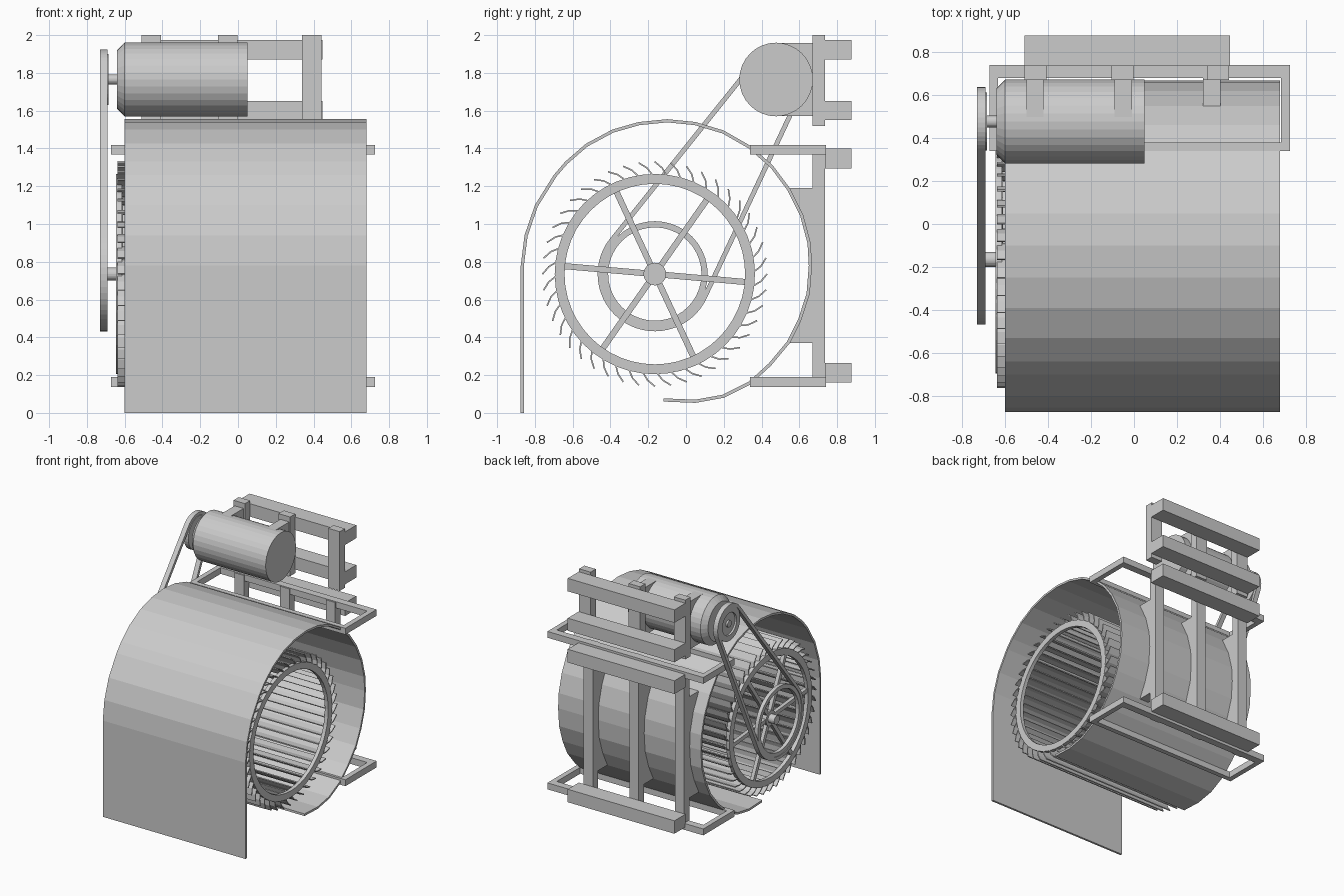
import bpy, bmesh, math
from mathutils import Vector

cube = bpy.data.objects.get("Cube")
if cube:
    bpy.data.objects.remove(cube)

grey = bpy.data.materials.new("plain grey metal")
grey.use_nodes = True
grey.diffuse_color = (0.6, 0.6, 0.6, 1)
grey.node_tree.nodes["Principled BSDF"].inputs["Base Color"].default_value = (0.6, 0.6, 0.6, 1)


def finish(name, bm):
    bmesh.ops.recalc_face_normals(bm, faces=bm.faces)
    mesh = bpy.data.meshes.new(name)
    bm.to_mesh(mesh)
    bm.free()
    mesh.materials.append(grey)
    obj = bpy.data.objects.new(name, mesh)
    bpy.context.collection.objects.link(obj)
    return obj


def add_box(bm, x, y, z):
    verts = bmesh.ops.create_cube(bm, size=1)["verts"]
    for v in verts:
        v.co = [(a + b) / 2 + c * (b - a) for (a, b), c in zip((x, y, z), v.co)]


def box(name, x, y, z):
    bm = bmesh.new()
    add_box(bm, x, y, z)
    return finish(name, bm)


def add_prism(bm, outline, x0, x1):
    """Extrude a closed (y, z) outline along x."""
    a, b = [[bm.verts.new((x, *p)) for p in outline] for x in (x0, x1)]
    bm.faces.new(a)
    bm.faces.new(b)
    for i in range(len(a)):
        j = (i + 1) % len(a)
        bm.faces.new((a[i], a[j], b[j], b[i]))


def add_band(bm, outer, inner, x0, x1, closed=True):
    """Extrude the strip between two matching (y, z) paths along x."""
    rings = [[bm.verts.new((x, *p)) for p in path]
             for x, path in ((x0, outer), (x1, outer), (x1, inner), (x0, inner))]
    n = len(outer)
    for i in range(n if closed else n - 1):
        j = (i + 1) % n
        for k in range(4):
            r, s = rings[k], rings[(k + 1) % 4]
            bm.faces.new((r[i], r[j], s[j], s[i]))
    if not closed:
        for i in (0, n - 1):
            bm.faces.new([r[i] for r in rings])


def band(name, *args, **kw):
    bm = bmesh.new()
    add_band(bm, *args, **kw)
    return finish(name, bm)


def polar(c, r, a):
    return (c[0] + r * math.cos(a), c[1] + r * math.sin(a))


def arc(c, r, a0, a1, n):
    return [polar(c, r, a0 + (a1 - a0) * i / n) for i in range(n + 1)]


def circle(c, r, n):
    return arc(c, r, 0, math.tau, n)[:-1]


def lathe(name, c, profile, n=32):
    """Stack of (x, radius) circles around an x axis, capped at both ends."""
    bm = bmesh.new()
    rings = [[bm.verts.new((x, *p)) for p in circle(c, r, n)] for x, r in profile]
    for a, b in zip(rings, rings[1:]):
        for i in range(n):
            j = (i + 1) % n
            bm.faces.new((a[i], a[j], b[j], b[i]))
    bm.faces.new(rings[0])
    bm.faces.new(rings[-1])
    return finish(name, bm)


def inset_path(path, t):
    """Move an open path sideways by t, to its right."""
    out = []
    pts = [Vector(p) for p in path]
    for i, p in enumerate(pts):
        d = (pts[min(i + 1, len(pts) - 1)] - pts[max(i - 1, 0)]).normalized()
        out.append((p.x + d.y * t, p.y - d.x * t))
    return out


WHEEL = (-0.165, 0.735)
MOTOR = (0.477, 1.765)

# Scroll housing
scroll = [(-0.875, 0), (-0.875, 0.78), (-0.855, 0.94), (-0.8, 1.1), (-0.7, 1.26),
          (-0.64, 1.33), (-0.53, 1.425), (-0.39, 1.5), (-0.25, 1.54), (-0.1, 1.555),
          (0.05, 1.54), (0.2, 1.495), (0.34, 1.415), (0.46, 1.31), (0.55, 1.19),
          (0.62, 1.05), (0.66, 0.9), (0.667, 0.78), (0.655, 0.63), (0.61, 0.49),
          (0.55, 0.37), (0.45, 0.25), (0.34, 0.15), (0.2, 0.08), (0.05, 0.053), (-0.12, 0.06)]
band("scroll_housing", scroll, inset_path(scroll, 0.017), -0.6, 0.68, closed=False)

# Blower wheel: end rings, curved blades, spokes and hub
for side, x in (("left", 0.56), ("right", -0.645)):
    band("wheel_ring_" + side, circle(WHEEL, 0.53, 48), circle(WHEEL, 0.478, 48), x, x + 0.03)

bm = bmesh.new()
blades = 44
for i in range(blades):
    a = math.tau * i / blades
    path = [polar(WHEEL, r, a + math.radians(d))
            for r, d in ((0.485, 0), (0.52, 1.5), (0.56, 4.5), (0.592, 8.5))]
    add_band(bm, path, inset_path(path, 0.008), -0.637, 0.59, closed=False)
finish("wheel_blades", bm)

bm = bmesh.new()
for i in range(6):
    a = math.radians(60 * i - 5)
    d = Vector((math.cos(a), math.sin(a)))
    s = Vector((-d.y, d.x)) * 0.016
    c = Vector(WHEEL)
    add_prism(bm, [c + s, c + d * 0.485 + s, c + d * 0.485 - s, c - s], -0.64, -0.61)
finish("wheel_spokes", bm)
lathe("wheel_hub", WHEEL, [(-0.645, 0.06), (-0.6, 0.06)], 24)
lathe("wheel_axle", WHEEL, [(-0.7, 0.035), (-0.64, 0.035)], 24)

# Drive belt around both pulleys
dy, dz = MOTOR[0] - WHEEL[0], MOTOR[1] - WHEEL[1]
aim = math.atan2(dz, dy)


def belt_loop(r1, r2):
    t = math.acos((r1 - r2) / math.hypot(dy, dz))
    return (arc(WHEEL, r1, aim + t, aim + math.tau - t, 30)
            + arc(MOTOR, r2, aim - t, aim + t, 20))


band("drive_belt", belt_loop(0.303, 0.16), belt_loop(0.278, 0.135), -0.73, -0.69)
band("wheel_pulley_rim", circle(WHEEL, 0.28, 40), circle(WHEEL, 0.247, 40), -0.725, -0.695)
band("motor_pulley_rim", circle(MOTOR, 0.136, 32), circle(MOTOR, 0.09, 32), -0.725, -0.685)
lathe("motor_pulley_web", MOTOR, [(-0.71, 0.1), (-0.69, 0.1)])

# Motor with tapered nose and shaft
lathe("motor_body", MOTOR, [(-0.64, 0.155), (-0.6, 0.195), (0.05, 0.195)])
lathe("motor_shaft", MOTOR, [(-0.725, 0.027), (-0.63, 0.027)], 20)
for i, x in enumerate((-0.5, -0.09)):
    box(f"motor_mount_{i}", (x, x + 0.08), (MOTOR[0], 0.68), (1.572, 1.958))

# Upright posts and the saddles that hold the housing
saddle = [p for p in scroll[14:21]] + [(0.675, 0.37), (0.675, 1.19)]
for i, (x, low) in enumerate(((-0.51, -0.5), (-0.105, -0.092), (0.34, 0.32))):
    box(f"upper_post_{i}", (x, x + 0.103), (0.67, 0.737), (1.52, 2.0))
    box(f"lower_post_{i}", (low, low + 0.083), (0.67, 0.737), (0.14, 1.415))
    bm = bmesh.new()
    add_prism(bm, saddle, low, low + 0.083)
    finish(f"housing_saddle_{i}", bm)

# Horizontal rear beams
for name, z0, z1 in (("top", 1.87, 1.975), ("motor", 1.55, 1.652),
                     ("housing", 1.293, 1.4), ("bottom", 0.16, 0.265)):
    box(name + "_beam", (-0.51, 0.447), (0.735, 0.877), (z0, z1))

# Rectangular frames above and below the housing
for name, z in (("upper", (1.367, 1.418)), ("lower", (0.138, 0.19))):
    bm = bmesh.new()
    for x in ((-0.673, -0.632), (0.683, 0.725)):
        add_box(bm, x, (0.34, 0.74), z)
    for y in ((0.34, 0.38), (0.68, 0.74)):
        add_box(bm, (-0.64, 0.69), y, z)
    finish(name + "_frame", bm)
